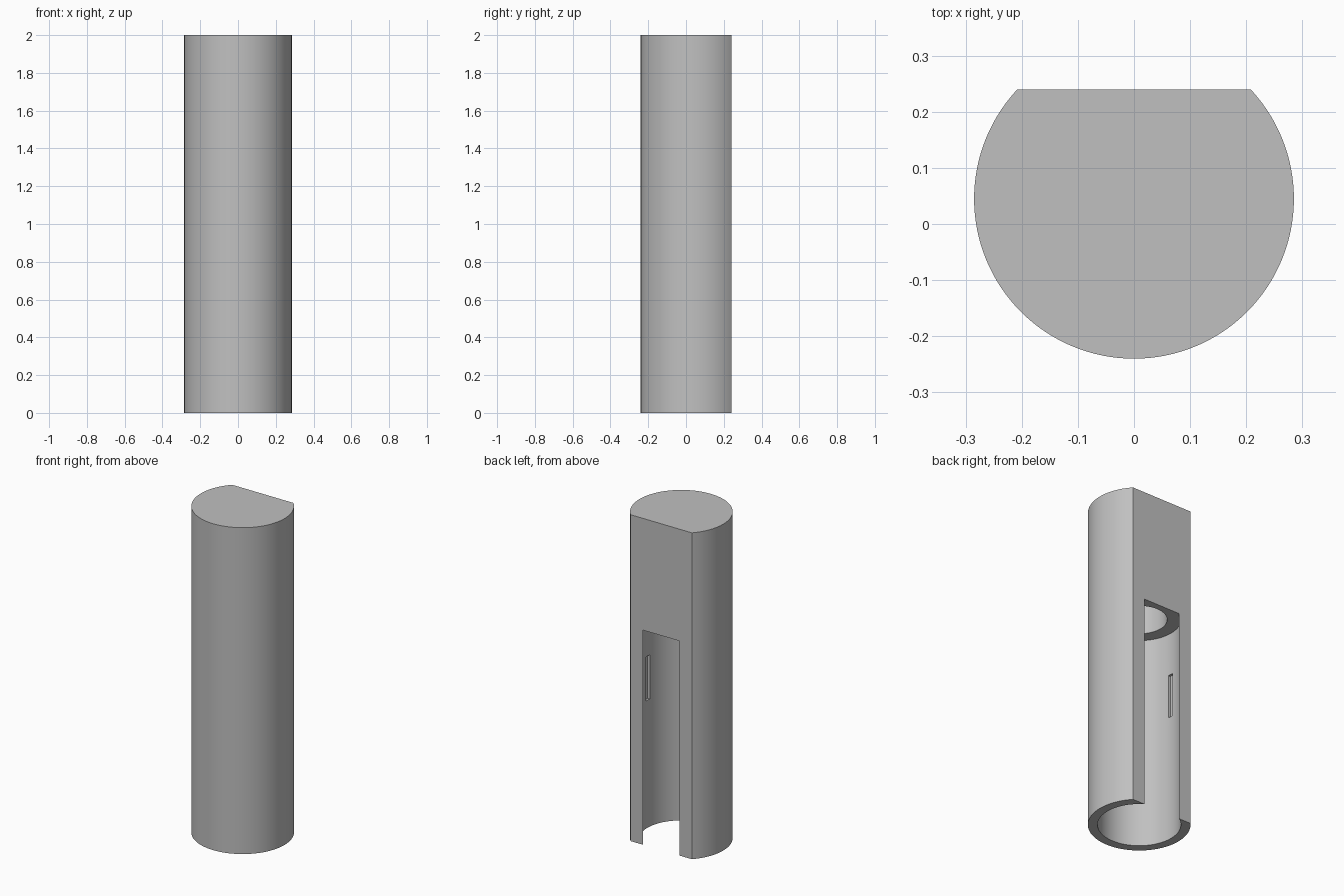
import bpy

if "Cube" in bpy.data.objects:
    bpy.data.objects.remove(bpy.data.objects["Cube"])

HEIGHT, RADIUS, AXIS_Y, FLAT_Y = 2.0, 0.285, 0.045, 0.24
BORE_R, BORE_TOP = 0.2315, 1.315
INNER_R, INNER_TOP = 0.155, 1.9

grey = bpy.data.materials.new("mid grey")
grey.use_nodes = True
colour = (0.53, 0.53, 0.53, 1)
grey.diffuse_color = colour
grey.node_tree.nodes["Principled BSDF"].inputs["Base Color"].default_value = colour


def cylinder(name, radius, bottom, top):
    bpy.ops.mesh.primitive_cylinder_add(
        vertices=128, radius=radius, depth=top - bottom,
        location=(0, AXIS_Y, (bottom + top) / 2))
    obj = bpy.context.object
    obj.name = name
    obj.data.materials.append(grey)
    return obj


def box(name, centre, size):
    bpy.ops.mesh.primitive_cube_add(size=1, location=centre)
    obj = bpy.context.object
    obj.name = name
    obj.scale = size
    obj.data.materials.append(grey)
    return obj


def cut(target, cutter):
    mod = target.modifiers.new(cutter.name, "BOOLEAN")
    mod.operation = "DIFFERENCE"
    mod.solver = "EXACT"
    mod.object = cutter
    bpy.context.view_layer.update()
    bpy.context.view_layer.objects.active = target
    bpy.ops.object.modifier_apply(modifier=mod.name)
    bpy.data.objects.remove(cutter)


# Round body with a flat back
body = cylinder("body", RADIUS, 0, HEIGHT)
cut(body, box("back_flat_cutter", (0, FLAT_Y + 0.5, 1), (2, 1, 3)))

# Wide bore, open at the bottom and breaking through the flat back
cut(body, cylinder("bore_cutter", BORE_R, -0.1, BORE_TOP))

# Narrower blind bore above the ledge
cut(body, cylinder("inner_bore_cutter", INNER_R, BORE_TOP - 0.1, INNER_TOP))

# Shallow upright pockets in both side walls of the bore
for side in (-1, 1):
    cut(body, box("pocket_cutter", (side * 0.225, AXIS_Y - 0.005, 0.917),
                  (0.04, 0.036, 0.27)))

bpy.ops.object.select_all(action="DESELECT")
body.select_set(True)
bpy.context.view_layer.objects.active = body
bpy.ops.object.shade_smooth_by_angle(angle=0.52)
